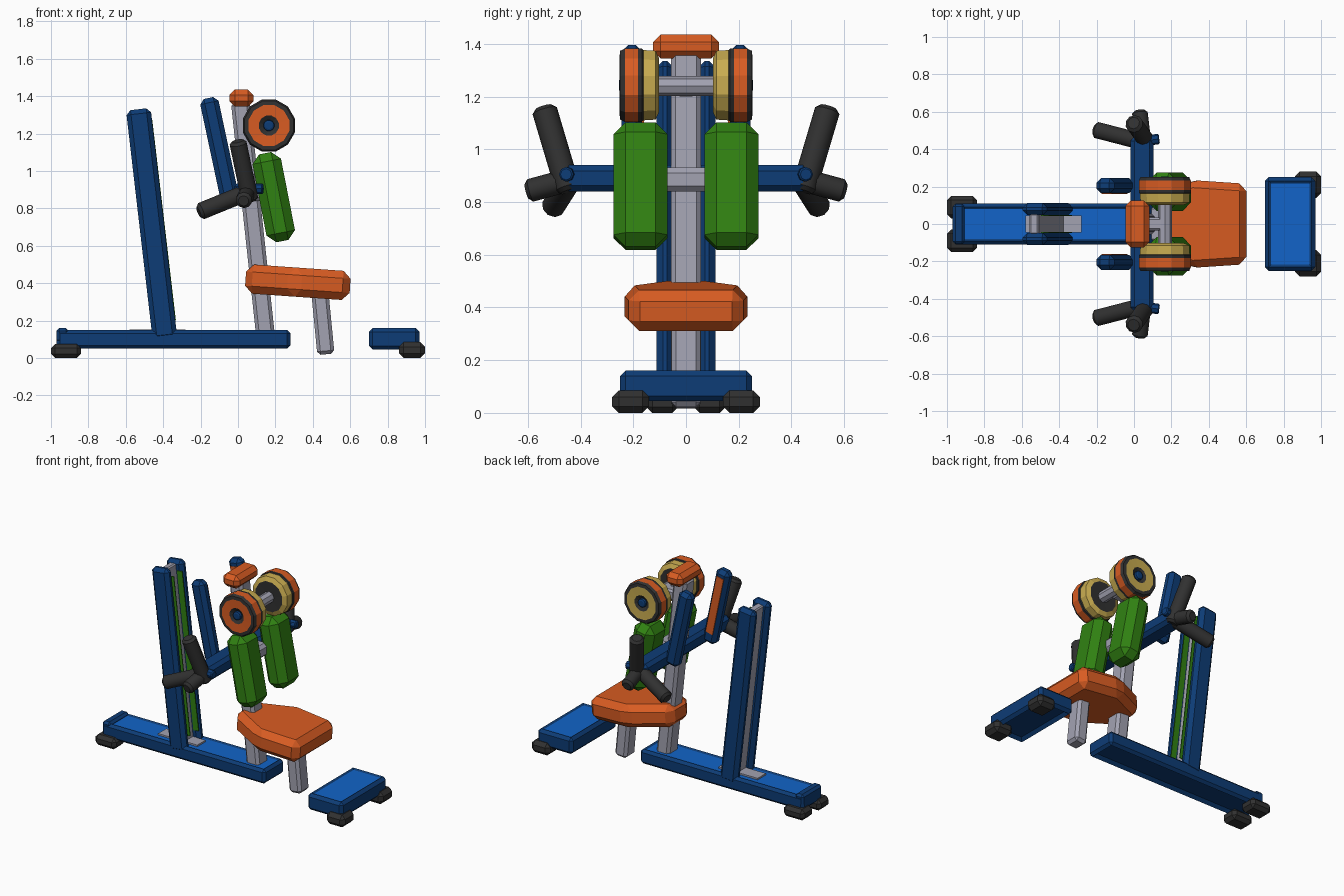
import bpy, bmesh, math
from mathutils import Matrix, Vector

if "Cube" in bpy.data.objects:
    bpy.data.objects.remove(bpy.data.objects["Cube"])

COLOURS = {
    "dark blue": (0.004, 0.045, 0.18), "bright blue": (0.006, 0.127, 0.58),
    "steel grey": (0.36, 0.36, 0.44), "orange": (0.69, 0.107, 0.016),
    "green": (0.03, 0.22, 0.006), "black rubber": (0.03, 0.03, 0.03),
    "tan": (0.58, 0.41, 0.08),
}
MATS = {}
for n, c in COLOURS.items():
    MATS[n] = bpy.data.materials.new(n)
    MATS[n].diffuse_color = (*c, 1)


def finish(name, bm, mats, smooth=False):
    bmesh.ops.recalc_face_normals(bm, faces=bm.faces[:])
    me = bpy.data.meshes.new(name)
    bm.to_mesh(me)
    bm.free()
    for m in mats:
        me.materials.append(MATS[m])
    ob = bpy.data.objects.new(name, me)
    bpy.context.collection.objects.link(ob)
    if smooth:
        bpy.ops.object.select_all(action='DESELECT')
        ob.select_set(True)
        bpy.context.view_layer.objects.active = ob
        bpy.ops.object.shade_smooth_by_angle(angle=math.radians(40))
    return ob


def bevel(bm, amount):
    if amount:
        bmesh.ops.bevel(bm, geom=bm.edges[:], offset=amount, segments=1,
                        affect='EDGES', clamp_overlap=True)


def box(name, x, y, z, mat, bev=0.02, tray=False):
    """Chamfered box from ranges; a tray gets a recessed bright top and a hollow underside."""
    bm = bmesh.new()
    size = [b - a for a, b in (x, y, z)]
    mid = [(a + b) / 2 for a, b in (x, y, z)]
    bmesh.ops.create_cube(bm, size=1, matrix=Matrix.Translation(mid) @ Matrix.Diagonal((*size, 1)))
    bevel(bm, bev)
    if tray:
        bm.normal_update()
        top = max(bm.faces, key=lambda f: f.calc_center_median().z)
        bottom = min(bm.faces, key=lambda f: f.calc_center_median().z)
        bmesh.ops.inset_region(bm, faces=[top], thickness=0.018, depth=-0.008)
        bmesh.ops.inset_region(bm, faces=[bottom], thickness=0.03, depth=-0.02)
        top.material_index = 1
    return finish(name, bm, [mat, "bright blue"] if tray else [mat])


def bar(name, p0, p1, y, width, mat, bev=0.02):
    """Chamfered bar leaning in the xz plane between p0 and p1, spanning the y range."""
    bm = bmesh.new()
    dx, dz = p1[0] - p0[0], p1[1] - p0[1]
    mat4 = (Matrix.Translation(((p0[0] + p1[0]) / 2, (y[0] + y[1]) / 2, (p0[1] + p1[1]) / 2))
            @ Matrix.Rotation(math.atan2(dx, dz), 4, 'Y'))
    bmesh.ops.create_cube(bm, size=1, matrix=Matrix.Diagonal((width, y[1] - y[0], math.hypot(dx, dz), 1)))
    bevel(bm, bev)
    bm.transform(mat4)
    return finish(name, bm, [mat])


def rod(name, a, b, r, mat, sides=10, bev=0.015):
    bm = bmesh.new()
    a, b = Vector(a), Vector(b)
    bmesh.ops.create_cone(bm, cap_ends=True, segments=sides, radius1=r, radius2=r, depth=(b - a).length)
    caps = [e for e in bm.edges if abs(e.verts[0].co.z - e.verts[1].co.z) < 1e-5]
    bmesh.ops.bevel(bm, geom=caps, offset=bev, segments=1, affect='EDGES')
    bm.transform(Matrix.Translation((a + b) / 2) @ (b - a).to_track_quat('Z', 'Y').to_matrix().to_4x4())
    return finish(name, bm, [mat], True)


def lathe_y(name, cx, cz, profile, side, mats, n=12):
    """Spin (y, radius, material of the band that follows) about the y axis."""
    bm = bmesh.new()
    rings = [[bm.verts.new((cx + r * math.cos(math.tau * (i + .5) / n), side * y,
                            cz + r * math.sin(math.tau * (i + .5) / n))) for i in range(n)]
             for y, r, _ in profile]
    for k in range(len(rings) - 1):
        for i in range(n):
            j = (i + 1) % n
            f = bm.faces.new((rings[k][i], rings[k][j], rings[k + 1][j], rings[k + 1][i]))
            f.material_index = mats.index(profile[k][2])
    for ring, m in ((rings[0], profile[0][2]), (rings[-1], profile[-1][2])):
        bm.faces.new(ring).material_index = mats.index(m)
    return finish(name, bm, mats)


def span(s, a, b):
    return tuple(sorted((s * a, s * b)))


# Base beam and front foot plate
box("base_beam", (-0.97, 0.28), (-0.11, 0.11), (0.05, 0.15), "dark blue", 0.018, True)
box("base_end_lip", (-0.97, -0.905), (-0.108, 0.108), (0.08, 0.16), "dark blue", 0.015)
box("foot_plate", (0.70, 0.97), (-0.25, 0.25), (0.045, 0.16), "dark blue", 0.02, True)

# Leaning mast: grey web and base plate between the uprights
box("mast_base_plate", (-0.58, -0.28), (-0.045, 0.045), (0.13, 0.153), "steel grey", 0)
bar("mast_web", (-0.40, 0.14), (-0.535, 1.31), (-0.055, 0.055), 0.05, "steel grey", 0.008)

# Central post, seat post and small connectors
bar("main_post", (0.147, 0.12), (0.012, 1.37), (-0.057, 0.057), 0.10, "steel grey", 0.018)
bar("seat_post", (0.47, 0.02), (0.435, 0.38), (-0.055, 0.055), 0.092, "steel grey", 0.018)
box("pad_bracket", (0.06, 0.17), (-0.10, 0.10), (0.84, 0.93), "steel grey", 0.02)
box("weight_bracket", (0.03, 0.16), (-0.035, 0.035), (1.20, 1.27), "steel grey", 0.012)
rod("weight_bar", (0.165, -0.12, 1.24), (0.165, 0.12, 1.24), 0.038, "steel grey", 8, 0.005)

# Seat: narrow at the back, wide at the front, slightly tilted
bm = bmesh.new()
outline = [(-0.28, -0.10), (-0.02, -0.235), (0.28, -0.215), (0.28, 0.215), (-0.02, 0.235), (-0.28, 0.10)]
face = bm.faces.new([bm.verts.new((x, y, -0.078)) for x, y in outline])
top = bmesh.ops.extrude_face_region(bm, geom=[face])["geom"]
bmesh.ops.translate(bm, vec=(0, 0, 0.156), verts=[v for v in top if isinstance(v, bmesh.types.BMVert)])
bmesh.ops.recalc_face_normals(bm, faces=bm.faces[:])
bevel(bm, 0.04)
bm.transform(Matrix.Translation((0.32, 0, 0.405)) @ Matrix.Rotation(math.radians(4), 4, 'Y'))
finish("seat", bm, ["orange"])

# Headrest and crossbar
box("headrest", (-0.045, 0.082), (-0.125, 0.125), (1.345, 1.435), "orange", 0.028)
box("crossbar", (-0.02, 0.105), (-0.465, 0.465), (0.84, 0.94), "dark blue", 0.022)

WHEEL_MATS = ["black rubber", "tan", "orange", "dark blue"]
for s, side in ((-1, "front"), (1, "back")):
    # Rubber feet
    box(f"rear_foot_{side}", (-1.0, -0.84), span(s, 0.03, 0.15), (0, 0.075), "black rubber", 0.022)
    box(f"plate_foot_{side}", (0.86, 1.0), span(s, 0.14, 0.28), (0, 0.085), "black rubber", 0.025)
    # Mast uprights with green inner guide strips
    bar(f"mast_upright_{side}", (-0.39, 0.10), (-0.533, 1.33), span(s, 0.048, 0.112), 0.132, "dark blue", 0.024)
    bar(f"guide_strip_{side}", (-0.352, 0.20), (-0.478, 1.27), span(s, 0.043, 0.049), 0.04, "green", 0)
    # Back pads
    bar(f"back_pad_{side}", (0.145, 1.095), (0.237, 0.625), span(s, 0.07, 0.275), 0.155, "green", 0.045)
    # Levers with orange inner panels
    bar(f"lever_{side}", (-0.045, 0.86), (-0.158, 1.39), span(s, 0.165, 0.245), 0.10, "dark blue", 0.025)
    bar(f"lever_panel_{side}", (-0.063, 0.94), (-0.147, 1.345), span(s, 0.16, 0.166), 0.055, "orange", 0)
    # Three-way hand grips
    rod(f"grip_up_{side}", (0.065, s * 0.445, 0.84), (-0.002, s * 0.54, 1.16), 0.048, "black rubber")
    rod(f"grip_rear_{side}", (0.06, s * 0.435, 0.89), (-0.21, s * 0.505, 0.78), 0.046, "black rubber")
    rod(f"grip_side_{side}", (0.05, s * 0.44, 0.885), (0.03, s * 0.605, 0.84), 0.044, "black rubber")
    rod(f"grip_pivot_{side}", (0.06, s * 0.445, 0.905), (0.135, s * 0.455, 0.905), 0.028, "dark blue", 8, 0.006)
    # Layered weight plates, outer face orange on the front and tan on the back
    outer = "orange" if s < 0 else "tan"
    profile = [(0.105, 0.03, "black rubber"), (0.102, 0.105, "tan"), (0.115, 0.135, "tan"),
               (0.162, 0.138, "black rubber"), (0.167, 0.144, "black rubber"), (0.182, 0.144, "orange"),
               (0.232, 0.144, "black rubber"), (0.25, 0.135, "black rubber"), (0.252, 0.113, outer),
               (0.25, 0.055, "black rubber"), (0.235, 0.03, "dark blue"),
               (0.25, 0.028, "dark blue"), (0.254, 0.018, "dark blue")]
    lathe_y(f"weight_plates_{side}", 0.165, 1.243, profile, s, WHEEL_MATS)

for m in bpy.data.materials:
    if m.users and not m.is_grease_pencil:
        m.use_nodes = True
        m.node_tree.nodes["Principled BSDF"].inputs["Base Color"].default_value = m.diffuse_color
